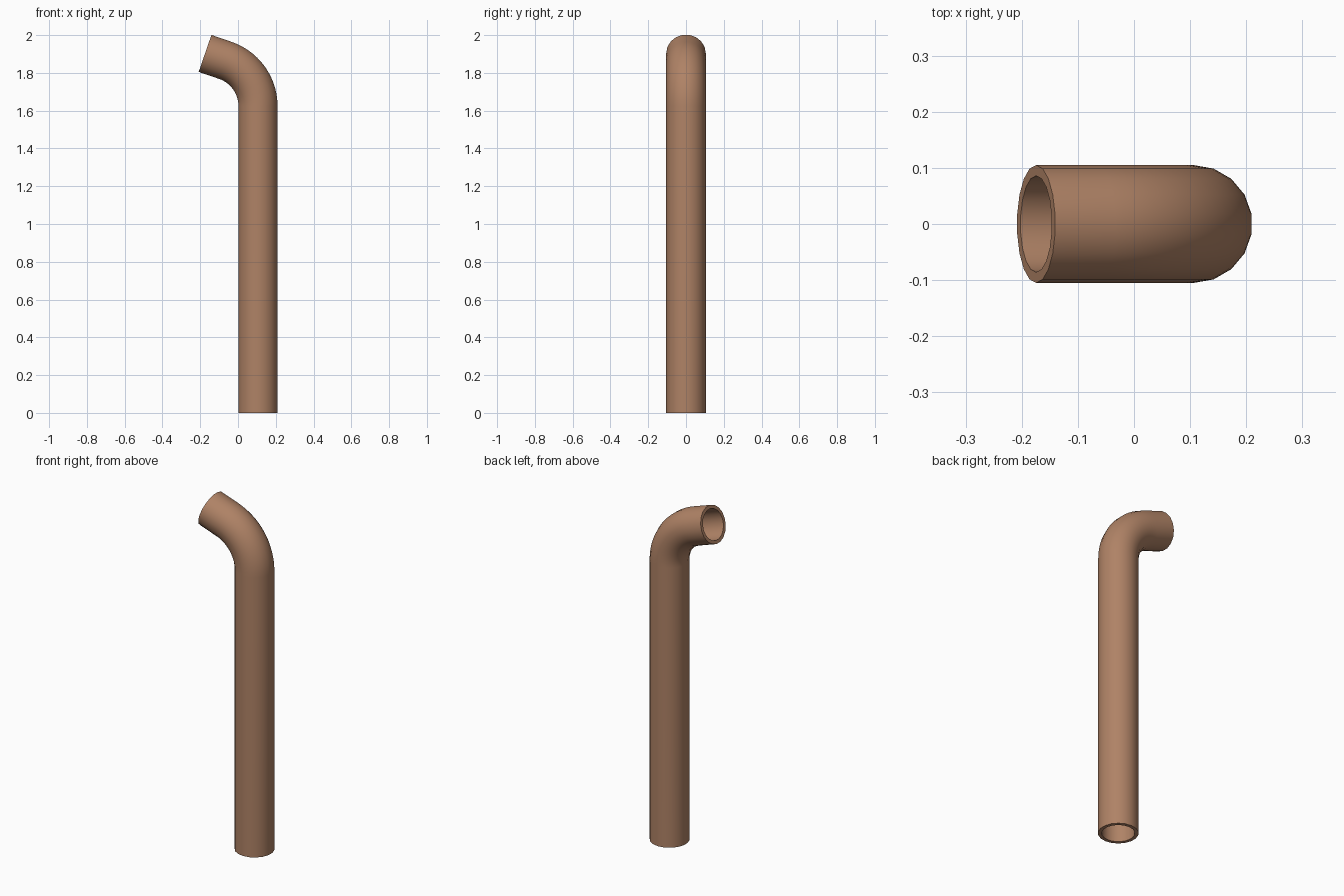
import bpy, bmesh
from math import sin, cos, radians, tau

SIDES, OUTER, INNER = 18, 0.105, 0.086
STEM_X, BEND_Z, BEND_R = 0.106, 1.624, 0.256
BEND, STEPS, SPOUT = radians(71), 14, 0.114

cube = bpy.data.objects.get("Cube")
if cube:
    bpy.data.objects.remove(cube, do_unlink=True)

# Brown pipe material
mat = bpy.data.materials.new("warm brown")
colour = (0.43, 0.225, 0.132, 1)
mat.use_nodes = True
mat.diffuse_color = colour
bsdf = next(n for n in mat.node_tree.nodes if n.type == 'BSDF_PRINCIPLED')
bsdf.inputs["Base Color"].default_value = colour
bsdf.inputs["Roughness"].default_value = 0.7

# Centreline as (x, z, angle): straight stem, bend towards -x, short spout
path = [(STEM_X, 0, 0)]
for i in range(STEPS + 1):
    a = BEND * i / STEPS
    path.append((STEM_X - BEND_R * (1 - cos(a)), BEND_Z + BEND_R * sin(a), a))
x, z, a = path[-1]
path.append((x - SPOUT * sin(a), z + SPOUT * cos(a), a))

bm = bmesh.new()


def ring(x, z, a, radius):
    """One cross-section of the pipe, square to the centreline."""
    verts = []
    for k in range(SIDES):
        t = tau * (k + 0.5) / SIDES
        u, v = radius * cos(t), radius * sin(t)
        verts.append(bm.verts.new((x + u * cos(a), v, z + u * sin(a))))
    return verts


def bridge(lower, upper):
    for k in range(SIDES):
        n = (k + 1) % SIDES
        bm.faces.new((lower[k], lower[n], upper[n], upper[k]))


# Outer wall up, spout rim, inner wall down, foot rim
loops = [ring(*p, OUTER) for p in path] + [ring(*p, INNER) for p in reversed(path)]
for i, loop in enumerate(loops):
    bridge(loop, loops[(i + 1) % len(loops)])
bmesh.ops.recalc_face_normals(bm, faces=bm.faces)

mesh = bpy.data.meshes.new("bent_pipe")
bm.to_mesh(mesh)
bm.free()
mesh.materials.append(mat)
pipe = bpy.data.objects.new("bent_pipe", mesh)
bpy.context.collection.objects.link(pipe)

# Smooth walls, crisp rims
bpy.ops.object.select_all(action='DESELECT')
pipe.select_set(True)
bpy.context.view_layer.objects.active = pipe
bpy.ops.object.shade_smooth_by_angle(angle=radians(35))
